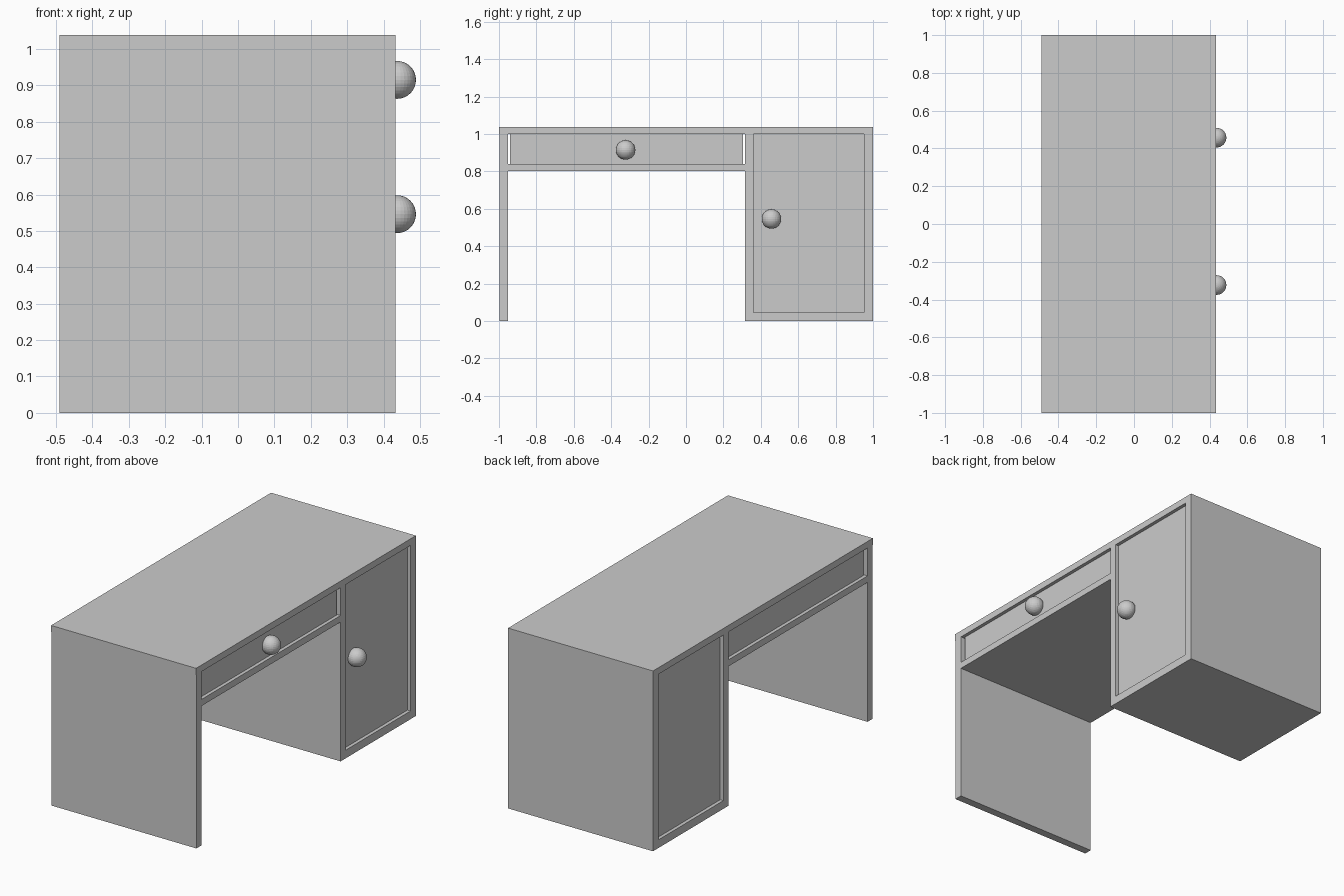
import bpy
import bmesh

if "Cube" in bpy.data.objects:
    bpy.data.objects.remove(bpy.data.objects["Cube"])

BACK, FRONT = -0.49, 0.433      # depth of the desk body along x
INSET = 0.02                    # how far doors and drawer sit inside the frame


def boxes(name, *extents):
    """One object made of axis-aligned boxes given as (x0, x1, y0, y1, z0, z1)."""
    bm = bmesh.new()
    for x0, x1, y0, y1, z0, z1 in extents:
        verts = bmesh.ops.create_cube(bm, size=1)["verts"]
        bmesh.ops.scale(bm, vec=(x1 - x0, y1 - y0, z1 - z0), verts=verts)
        bmesh.ops.translate(bm, vec=((x0 + x1) / 2, (y0 + y1) / 2, (z0 + z1) / 2), verts=verts)
    mesh = bpy.data.meshes.new(name)
    bm.to_mesh(mesh)
    bm.free()
    obj = bpy.data.objects.new(name, mesh)
    bpy.context.collection.objects.link(obj)
    return obj


def knob(name, y, z):
    bpy.ops.mesh.primitive_uv_sphere_add(segments=32, ring_count=16, radius=0.052,
                                         location=(0.437, y, z))
    bpy.context.object.name = name


# Table top and the panel leg
boxes("table_top", (BACK, FRONT, -1, 1, 1.0, 1.038))
boxes("side_panel", (BACK, FRONT, -0.997, -0.951, 0, 1.0))

# Cabinet carcass: two walls and a floor between them
boxes("cabinet_inner_wall", (BACK, FRONT, 0.315, 0.36, 0, 1.0))
boxes("cabinet_outer_wall", (BACK, FRONT, 0.951, 1, 0, 1.0))
boxes("cabinet_floor", (BACK, FRONT, 0.36, 0.951, 0, 0.047))

# Recessed door and back panel
boxes("cabinet_door", (FRONT - INSET - 0.03, FRONT - INSET, 0.36, 0.951, 0.047, 1.0))
boxes("cabinet_back", (BACK + INSET, BACK + INSET + 0.03, 0.36, 0.951, 0.047, 1.0))

# Shelf carrying the drawer
boxes("drawer_shelf", (BACK, FRONT, -0.951, 0.315, 0.802, 0.84))

# Drawer tray, with a narrow gap at each side
x0, x1, y0, y1, z0, z1, t = BACK + INSET, FRONT - INSET, -0.942, 0.306, 0.84, 1.0, 0.03
boxes("drawer",
      (x1 - t, x1, y0, y1, z0, z1),
      (x0, x0 + t, y0, y1, z0, z1),
      (x0 + t, x1 - t, y0, y0 + t, z0, z1),
      (x0 + t, x1 - t, y1 - t, y1, z0, z1),
      (x0 + t, x1 - t, y0 + t, y1 - t, z0, z0 + t))

# Round pulls
knob("drawer_knob", -0.323, 0.915)
knob("door_knob", 0.457, 0.546)
